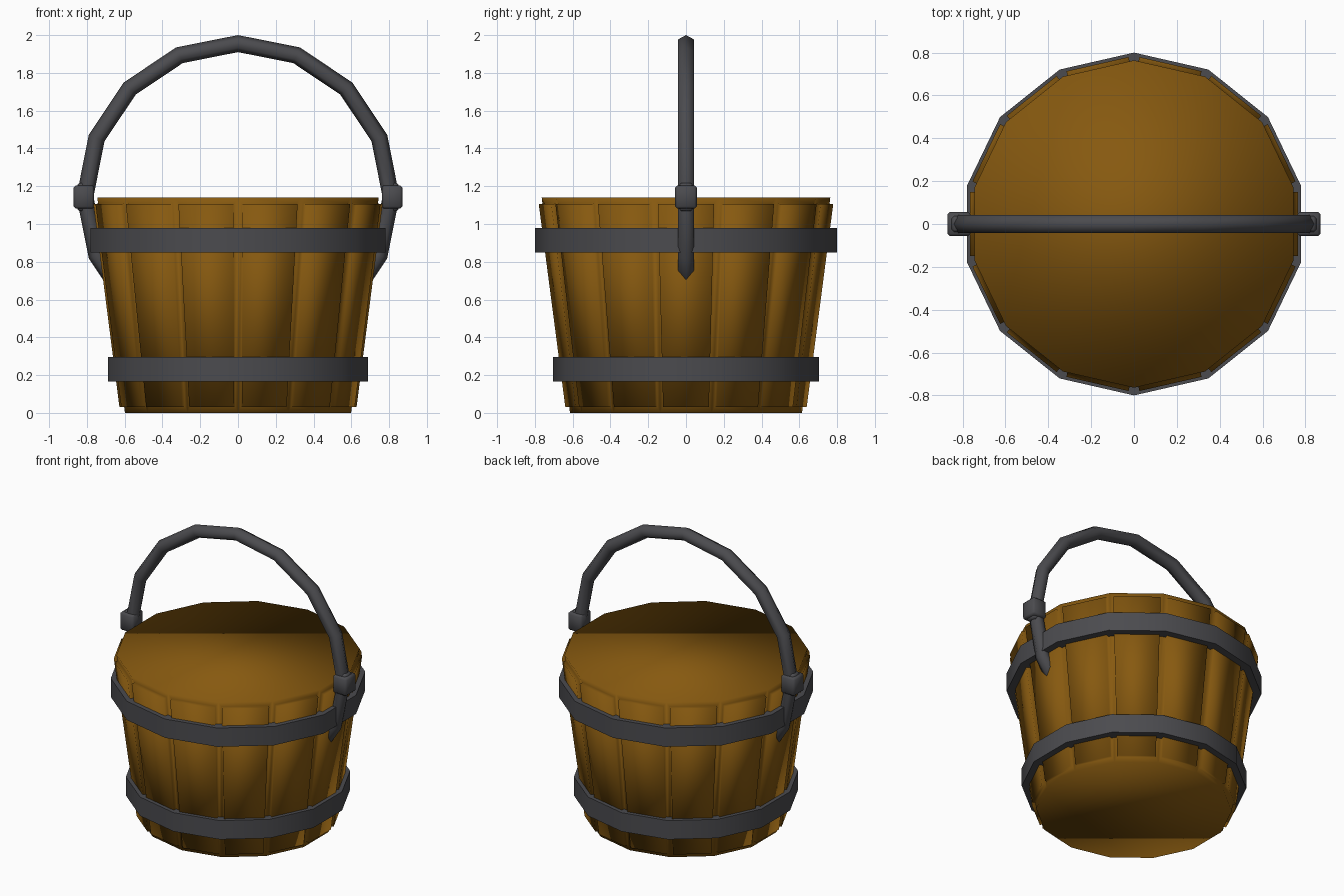
import bpy, bmesh, math
from mathutils import Vector, Matrix

if "Cube" in bpy.data.objects:
    bpy.data.objects.remove(bpy.data.objects["Cube"])

SIDES = 14
STEP = 2 * math.pi / SIDES


def material(name, rgb):
    m = bpy.data.materials.new(name)
    m.diffuse_color = (*rgb, 1)
    m.use_nodes = True
    m.node_tree.nodes["Principled BSDF"].inputs["Base Color"].default_value = m.diffuse_color
    return m


wood = material("brown_wood", (0.24, 0.10, 0.005))
iron = material("dark_iron", (0.07, 0.07, 0.077))


def finish(name, bm, mat):
    bmesh.ops.recalc_face_normals(bm, faces=bm.faces)
    for f in bm.faces:
        f.smooth = True
    me = bpy.data.meshes.new(name)
    bm.to_mesh(me)
    bm.free()
    me.materials.append(mat)
    ob = bpy.data.objects.new(name, me)
    bpy.context.collection.objects.link(ob)
    return ob


def ring(bm, r, z):
    # a corner of the polygon points along +y
    return [bm.verts.new((r * math.sin(i * STEP), r * math.cos(i * STEP), z))
            for i in range(SIDES)]


def bridge(bm, a, b):
    n = len(a)
    return [bm.faces.new((a[i], a[(i + 1) % n], b[(i + 1) % n], b[i]))
            for i in range(n)]


# Bucket body: tapered solid with a raised stave on every side
bm = bmesh.new()
low, high = ring(bm, 0.614, 0), ring(bm, 0.764, 1.14)
sides = bridge(bm, low, high)
bm.faces.new(low[::-1])
bm.faces.new(high)
for f in sides:
    f.normal_update()
    a, b, c, d = [v.co.copy() for v in f.verts]   # low, low, high, high
    normal = (b - a).cross(d - a).normalized()
    if normal.dot(f.calc_center_median()) < 0:
        normal = -normal

    def at(u, v):
        return a.lerp(b, u).lerp(d.lerp(c, u), v)
    corners = [(0.06, 0.03), (0.94, 0.03), (0.94, 0.972), (0.06, 0.972)]
    inner = [bm.verts.new(at(u, v)) for u, v in corners]
    outer = [bm.verts.new(p.co + normal * 0.025) for p in inner]
    old = list(f.verts)
    bm.faces.remove(f)
    bridge(bm, old, inner)
    bridge(bm, inner, outer)
    bm.faces.new(outer)
finish("bucket_body", bm, wood)

# Iron hoops
for name, r, inside, z0, z1 in (("lower_hoop", 0.705, 0.635, 0.165, 0.295),
                                ("upper_hoop", 0.80, 0.72, 0.85, 0.98)):
    bm = bmesh.new()
    loops = [ring(bm, inside, z0), ring(bm, r, z0),
             ring(bm, r, z1), ring(bm, inside, z1)]
    for i in range(4):
        bridge(bm, loops[i], loops[(i + 1) % 4])
    ob = finish(name, bm, iron)
    ob.data.set_sharp_from_angle(angle=math.radians(50))

# Handle: six-sided rod bent round an arc, its ends sunk into the bucket
bm = bmesh.new()
loops = []
for k in range(-6, 7):
    t = k * math.pi / 8
    loop = []
    for j in range(6):
        p = j * math.pi / 3
        rad = 0.81 + 0.045 * math.cos(p)
        loop.append(bm.verts.new((rad * math.sin(t), 0.048 * math.sin(p),
                                  1.145 + rad * math.cos(t))))
    loops.append(loop)
for a, b in zip(loops, loops[1:]):
    bridge(bm, a, b)
bm.faces.new(loops[0])
bm.faces.new(loops[-1])
finish("handle", bm, iron)


# Collars on the handle, left and right
for name, s in (("left_collar", -1), ("right_collar", 1)):
    bm = bmesh.new()
    for sx, sy, sz in ((0.108, 0.114, 0.124), (0.07, 0.075, 0.15)):
        bmesh.ops.create_cube(bm, size=1, matrix=Matrix.Translation(
            (s * 0.816, 0, 1.143)) @ Matrix.Diagonal((sx, sy, sz, 1)))
    bmesh.ops.bevel(bm, geom=list(bm.edges), offset=0.012, segments=1,
                    affect='EDGES', profile=0.5)
    finish(name, bm, iron)
